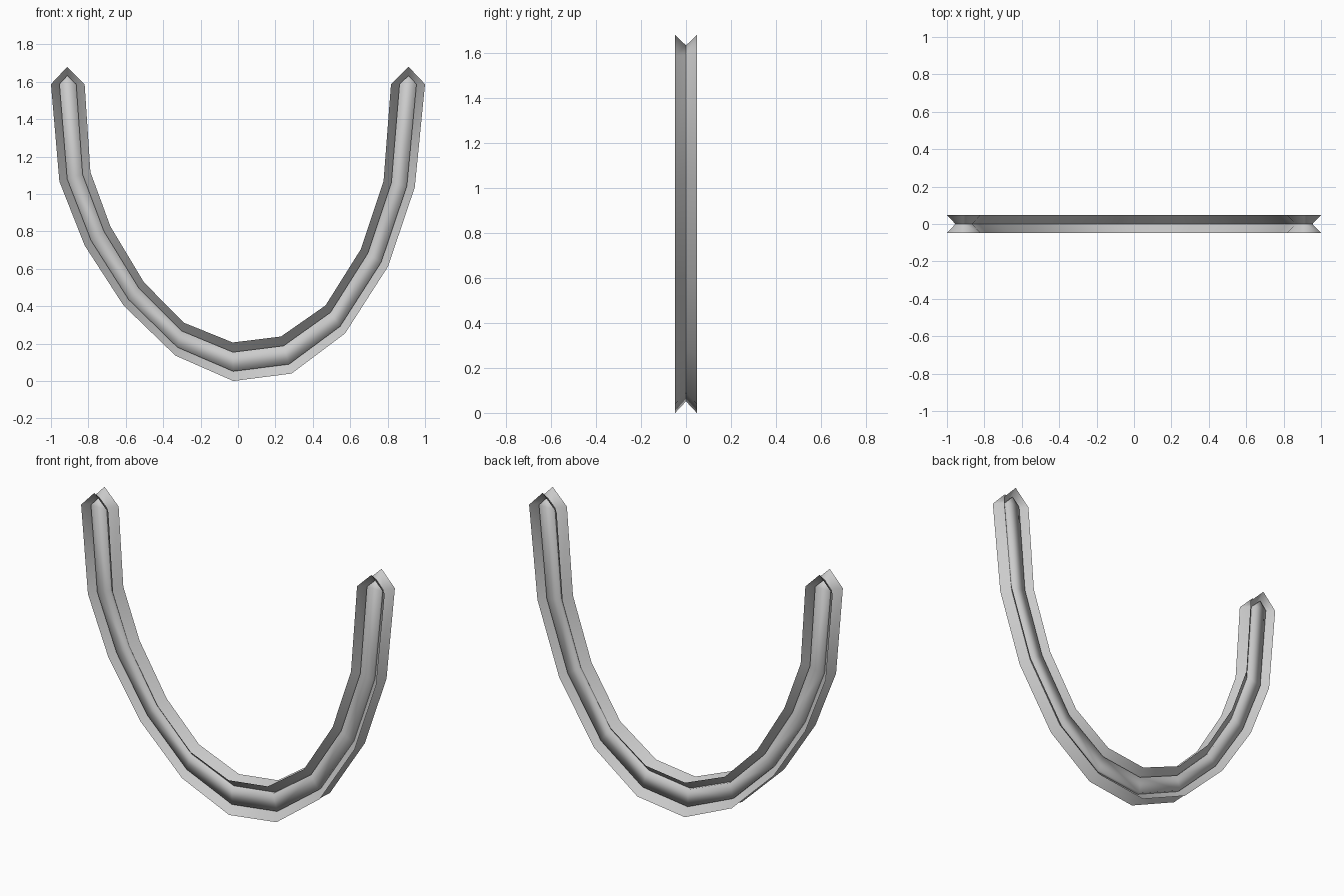
import bpy, bmesh
from mathutils import Vector

if "Cube" in bpy.data.objects:
    bpy.data.objects.remove(bpy.data.objects["Cube"])

# rim stations along the U, from left tip to right tip: outer and inner edge (x, z)
outer = [(-1.0, 1.587), (-0.955, 1.067), (-0.82, 0.725), (-0.612, 0.404), (-0.335, 0.136),
         (-0.025, 0.0), (0.287, 0.04), (0.572, 0.254), (0.802, 0.612), (0.945, 1.035), (1.0, 1.587)]
inner = [(-0.82, 1.587), (-0.789, 1.117), (-0.682, 0.826), (-0.503, 0.528), (-0.29, 0.312),
         (-0.028, 0.206), (0.23, 0.238), (0.468, 0.404), (0.657, 0.705), (0.778, 1.067), (0.818, 1.587)]
tips = [(-0.913, 1.68), (0.912, 1.68)]
HALF = 0.048      # half depth of the band
CORE = 0.02       # half depth of the core
INSET = 0.25      # core inset as a share of the band width


def lerp(a, b, t):
    return Vector(a).lerp(Vector(b), t)


def closed(o, i, t):
    """Order outer edge, right tip, inner edge and left tip into one outline."""
    return o + [t[1]] + i[::-1] + [t[0]]


def ring(bm, outline, y):
    return [bm.verts.new((p[0], y, p[1])) for p in outline]


def bridge(bm, a, b):
    n = len(a)
    for i in range(n):
        j = (i + 1) % n
        bm.faces.new((a[i], a[j], b[j], b[i]))


def cap(bm, r):
    """Fill an outline with a strip of quads and two pointed ends."""
    k = len(outer)
    o, i = r[:k], r[k + 1:2 * k + 1][::-1]
    for s in range(k - 1):
        bm.faces.new((o[s], o[s + 1], i[s + 1], i[s]))
    bm.faces.new((o[0], i[0], r[-1]))
    bm.faces.new((o[-1], r[k], i[-1]))


def finish(bm, name):
    for f in bm.faces:
        f.smooth = True
    me = bpy.data.meshes.new(name)
    bm.to_mesh(me)
    bm.free()
    ob = bpy.data.objects.new(name, me)
    bpy.context.collection.objects.link(ob)


rim = closed(outer, inner, tips)
waist = closed([lerp(a, b, INSET) for a, b in zip(outer, inner)],
               [lerp(b, a, INSET) for a, b in zip(outer, inner)],
               [(x, z - 0.047) for x, z in tips])

# flared walls, front and back
for name, y in (("front_flare", -HALF), ("back_flare", HALF)):
    bm = bmesh.new()
    a, b = ring(bm, rim, y), ring(bm, waist, 0)
    bridge(bm, a, b) if y < 0 else bridge(bm, b, a)
    finish(bm, name)

# solid core between the flares
bm = bmesh.new()
a, b = ring(bm, waist, -CORE), ring(bm, waist, CORE)
bridge(bm, a, b)
cap(bm, a)
cap(bm, b)
bmesh.ops.recalc_face_normals(bm, faces=bm.faces)
finish(bm, "core")
